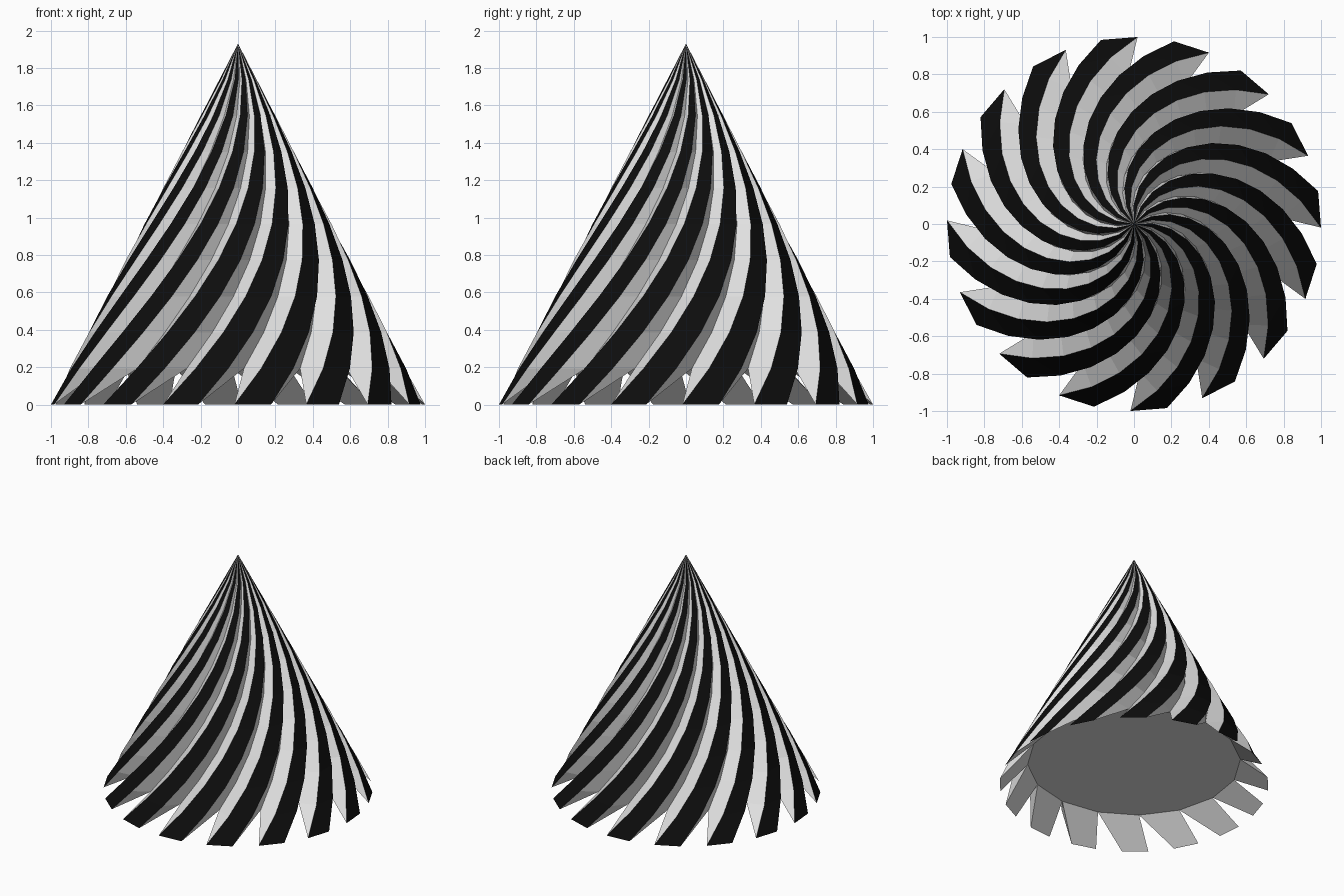
import bpy, bmesh, math

if "Cube" in bpy.data.objects:
    bpy.data.objects.remove(bpy.data.objects["Cube"])

HEIGHT = 1.93
TEETH = 16
ROWS = 10
TWIST = math.radians(90)
STEP = 2 * math.pi / TEETH
START = math.radians(-91.1)     # leading edge of the first rib
VALLEY = 0.88                   # groove radius relative to the outer cone


def flat_material(name, value):
    mat = bpy.data.materials.new(name)
    mat.diffuse_color = (value, value, value, 1)
    mat.use_nodes = True
    mat.node_tree.nodes["Principled BSDF"].inputs["Base Color"].default_value = mat.diffuse_color
    return mat


bm = bmesh.new()
apex = bm.verts.new((0, 0, HEIGHT))


def spiral(angle, scale, first):
    """One twisted edge line from the rim towards the apex."""
    line = {}
    for row in range(first, ROWS):
        t = row / ROWS
        r = (1 - t) * scale
        a = angle + TWIST * t
        line[row] = bm.verts.new((r * math.cos(a), r * math.sin(a), HEIGHT * t))
    line[ROWS] = apex
    return line


def strip(left, right, material):
    """Skin two neighbouring spirals; shorter ones give a triangle at the rim."""
    for row in range(ROWS):
        corners = [left.get(row), right.get(row), right[row + 1], left[row + 1]]
        verts = []
        for v in corners:
            if v is not None and v not in verts:
                verts.append(v)
        bm.faces.new(verts).material_index = material


# Two rib edges and one groove line per tooth
lead = [spiral(START + i * STEP, 1, 0) for i in range(TEETH)]
trail = [spiral(START + (i + 0.5) * STEP, 1, 0) for i in range(TEETH)]
groove = [spiral(START + (i + 0.75) * STEP, VALLEY, 1) for i in range(TEETH)]

for i in range(TEETH):
    strip(lead[i], trail[i], 1)                    # dark rib
    strip(trail[i], groove[i], 0)                  # pale groove walls
    strip(groove[i], lead[(i + 1) % TEETH], 0)
    # Slanted underside of the tooth
    bm.faces.new([groove[i - 1][1], groove[i][1], trail[i][0], lead[i][0]])

# Raised floor
bm.faces.new([g[1] for g in reversed(groove)])

bmesh.ops.recalc_face_normals(bm, faces=bm.faces[:])
mesh = bpy.data.meshes.new("twisted_cone")
bm.to_mesh(mesh)
bm.free()
mesh.materials.append(flat_material("white", 0.75))
mesh.materials.append(flat_material("black", 0.004))
cone = bpy.data.objects.new("twisted_cone", mesh)
bpy.context.collection.objects.link(cone)
